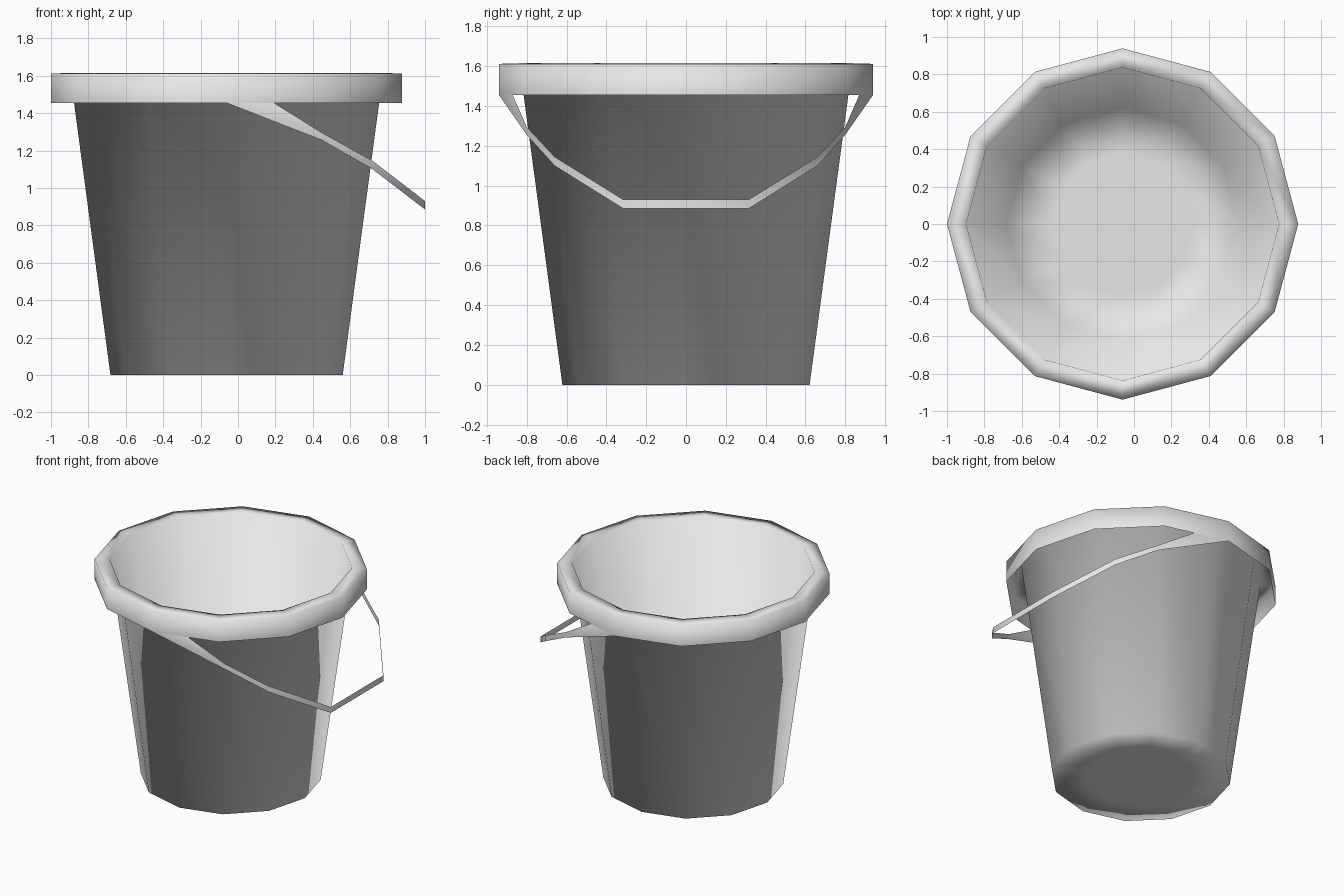
import bpy, bmesh, math

cube = bpy.data.objects.get("Cube")
if cube:
    bpy.data.objects.remove(cube, do_unlink=True)

SIDES = 12
CENTRE_X = -0.061

grey = bpy.data.materials.new("light_grey")
grey.use_nodes = True
grey.diffuse_color = (0.8, 0.8, 0.8, 1)
grey.node_tree.nodes["Principled BSDF"].inputs["Base Color"].default_value = (0.8, 0.8, 0.8, 1)

bm = bmesh.new()


def ring(radius, z):
    angles = [2 * math.pi * i / SIDES for i in range(SIDES)]
    return [bm.verts.new((CENTRE_X + radius * math.cos(t), radius * math.sin(t), z))
            for t in angles]


def bridge(a, b, closed):
    """Fill quads between two rows of vertices."""
    count = len(a) if closed else len(a) - 1
    for i in range(count):
        j = (i + 1) % len(a)
        bm.faces.new((a[i], a[j], b[j], b[i]))


# One sheet from the skirt's lower edge over the rim, down the wall and across the floor
skirt_low = ring(0.939, 1.455)
skirt_top = ring(0.939, 1.612)
wall_top = ring(0.837, 1.615)
wall_low = ring(0.621, 0)
floor_ring = ring(0.38, 0)
rows = [skirt_low, skirt_top, wall_top, wall_low, floor_ring]
for a, b in zip(rows, rows[1:]):
    bridge(a, b, True)
bm.faces.new(floor_ring)

# Thin handle strap, welded to the rim on both sides and hanging towards +x
# Each point is x, y, lower z, upper z
half = [(0.45, 0.80, 1.255, 1.295), (0.72, 0.66, 1.10, 1.145), (1.0, 0.315, 0.885, 0.93)]
path = [(x, -y, lo, hi) for x, y, lo, hi in half] + half[::-1]
back, front = SIDES // 4, 3 * SIDES // 4
lower = [bm.verts.new((x, y, lo)) for x, y, lo, hi in path]
upper = [bm.verts.new((x, y, hi)) for x, y, lo, hi in path]
bridge([skirt_low[front]] + lower + [skirt_low[back]],
       [skirt_top[front]] + upper + [skirt_top[back]], False)

# Smooth single-colour bucket
mesh = bpy.data.meshes.new("bucket_with_handle")
bm.to_mesh(mesh)
bm.free()
mesh.materials.append(grey)
mesh.shade_smooth()
bucket = bpy.data.objects.new("bucket_with_handle", mesh)
bpy.context.collection.objects.link(bucket)
